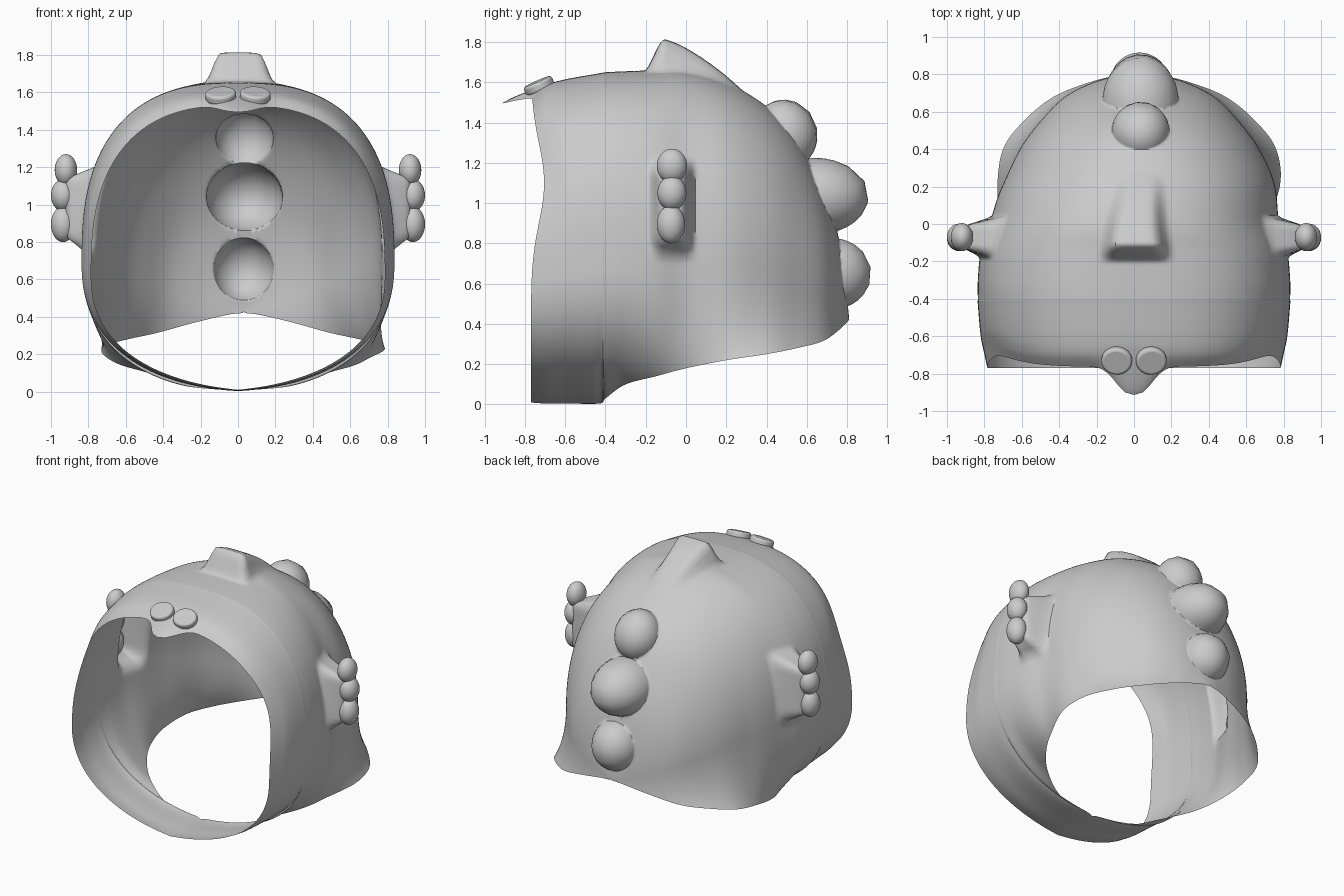
import bpy, bmesh, math
from mathutils import Vector

if "Cube" in bpy.data.objects:
    bpy.data.objects.remove(bpy.data.objects["Cube"])

grey = bpy.data.materials.new("plain grey")
grey.diffuse_color = (0.6, 0.6, 0.6, 1)
grey.use_nodes = True
grey.node_tree.nodes["Principled BSDF"].inputs["Base Color"].default_value = grey.diffuse_color


def step(a, b, t):
    t = max(0, min(1, (t - a) / (b - a)))
    return t * t * (3 - 2 * t)


def finish(ob, angle):
    ob.data.materials.append(grey)
    bpy.ops.object.select_all(action='DESELECT')
    bpy.context.view_layer.objects.active = ob
    ob.select_set(True)
    bpy.ops.object.shade_smooth_by_angle(angle=math.radians(angle))


# Hood sections: y, half width, height of widest point, top, edge x, edge z
rows = [
    (-.77, .785, .62, 1.53, 0, .01), (-.70, .80, .64, 1.585, 0, .005),
    (-.60, .82, .66, 1.615, 0, .005), (-.43, .835, .68, 1.645, 0, .005),
    (-.40, .835, .69, 1.65, .28, .03), (-.30, .835, .70, 1.655, .48, .10),
    (-.15, .82, .70, 1.66, .62, .14), (0, .775, .70, 1.66, .70, .18),
    (.20, .73, .70, 1.60, .755, .22), (.40, .64, .68, 1.48, .73, .25),
    (.55, .53, .62, 1.315, .62, .28), (.68, .40, .56, 1.07, .46, .315),
    (.76, .24, .50, .82, .26, .37), (.80, .08, .44, .52, .09, .41),
    (.81, .004, .425, .43, .004, .42)]
# Hollow back spikes: centre, radii
spikes = [((.035, .49, 1.34), (.155, .165, .175)),
          ((.035, .64, 1.035), (.205, .27, .19)),
          ((.03, .73, .65), (.165, .19, .175))]
STEPS, HALF = 12, 100


def spline(a, b, c, d, t):
    return .5 * (2 * b + (c - a) * t + (2 * a - 5 * b + 4 * c - d) * t * t
                 + (3 * b - a - 3 * c + d) * t ** 3)


def section(k):
    i = min(int(k), len(rows) - 2)
    r = [rows[max(0, min(len(rows) - 1, i + j))] for j in (-1, 0, 1, 2)]
    y, w, zw, top, xe, ze = [spline(*c, k - i) for c in zip(*r)]
    if rows[i + 1][0] <= -.43:
        xe = 0
    return y, max(w, .002), zw, top, max(xe, 0), max(ze, 0)


def half_arch(k):
    """Points from the crown down to the lower edge on the +x side."""
    y, w, zw, top, xe, ze = section(k)
    n = 2.6 - .5 * step(-.5, .5, y)
    end = math.asin(min(1, max(0, (zw - ze) / zw)) ** 1.15)
    xend = w * max(0, math.cos(end)) ** (2 / 2.3)
    pts = []
    for j in range(HALF + 1):
        u = j / HALF
        if u < .6:
            a = u / .6 * math.pi / 2
            pts.append((w * math.sin(a) ** (2 / n),
                        y, zw + (top - zw) * math.cos(a) ** (2 / n)))
        else:
            s = (u - .6) / .4
            a = s * end
            x = w * max(0, math.cos(a)) ** (2 / 2.3) + (xe - xend) * s * s
            pts.append((max(x, 0), y, zw - zw * math.sin(a) ** (2 / 2.3)))
    return pts


def shape(x, y, z):
    """Raise lip, rim curve, side fin roots, crest and spikes out of the hood."""
    y0 = y
    near = 1 - step(-.77, -.45, y0)
    y += .065 * near * math.exp(-((z - 1.1) / .28) ** 2)
    if z > 1.2:
        lip = math.exp(-(abs(x) / .12) ** 2.5) * (1 - step(-.77, -.68, y0))
        y -= .15 * lip
        z -= .035 * lip
    root = (1 - step(.045, .12, abs(y0 + .07))) * (1 - step(.14, .25, abs(z - .98)))
    if root > 0 and abs(x) > .4:
        x += math.copysign(root * max(0, .92 - abs(x)), x)
    if z > 1.3 and -.22 < y0 < .28:
        wide = .195 - .16 * (y0 + .15)
        z += (.15 * (1 - (y0 + .1) / .38) * step(-.21, -.1, y0)
              * (1 - step(wide - .085, wide, abs(x - .01))))
    x += .03 * step(-.05, .3, y0)
    for c, r in spikes:
        d = Vector((x, y, z)) - Vector(c)
        q = math.sqrt(sum((d[i] / r[i]) ** 2 for i in range(3)))
        if 1e-4 < q < 1 and y > .3:
            x, y, z = Vector(c) + d / q
    return x, y, z


# Hood shell, an open single sheet
bm = bmesh.new()
grid = []
for k in range((len(rows) - 1) * STEPS + 1):
    h = half_arch(k / STEPS)
    line = [(-x, y, z) for x, y, z in reversed(h[1:])] + h
    grid.append([bm.verts.new(shape(*p)) for p in line])
for a, b in zip(grid, grid[1:]):
    for j in range(len(a) - 1):
        bm.faces.new((a[j], a[j + 1], b[j + 1], b[j]))
bmesh.ops.remove_doubles(bm, verts=bm.verts, dist=.0008)
bm.normal_update()
crown = max(bm.faces, key=lambda f: f.calc_center_median().z)
if crown.normal.z < 0:
    bmesh.ops.reverse_faces(bm, faces=bm.faces)
me = bpy.data.meshes.new("hood")
bm.to_mesh(me)
bm.free()
hood = bpy.data.objects.new("hood", me)
bpy.context.collection.objects.link(hood)
finish(hood, 50)

# Rounded finger lobes on the side fins, and nostril discs above the lip
lobes = [((.92, -.07, 1.185), (.06, .075, .085)),
         ((.935, -.07, 1.05), (.065, .072, .085)),
         ((.935, -.075, .895), (.065, .07, .095))]
for side, name in ((-1, "left"), (1, "right")):
    for i, (c, r) in enumerate(lobes):
        bpy.ops.mesh.primitive_uv_sphere_add(
            segments=32, ring_count=20, location=(side * c[0], c[1], c[2]))
        ob = bpy.context.object
        ob.name = f"{name}_fin_lobe_{i + 1}"
        ob.scale = r
        finish(ob, 60)
    bpy.ops.mesh.primitive_cylinder_add(
        vertices=48, radius=1, depth=1, location=(side * .092, -.73, 1.582),
        rotation=(math.radians(24), side * math.radians(4), 0))
    ob = bpy.context.object
    ob.name = f"{name}_nostril"
    ob.scale = (.082, .076, .05)
    bpy.ops.object.transform_apply(location=False, rotation=False, scale=True)
    bev = ob.modifiers.new("round", 'BEVEL')
    bev.width, bev.segments = .015, 4
    finish(ob, 50)
